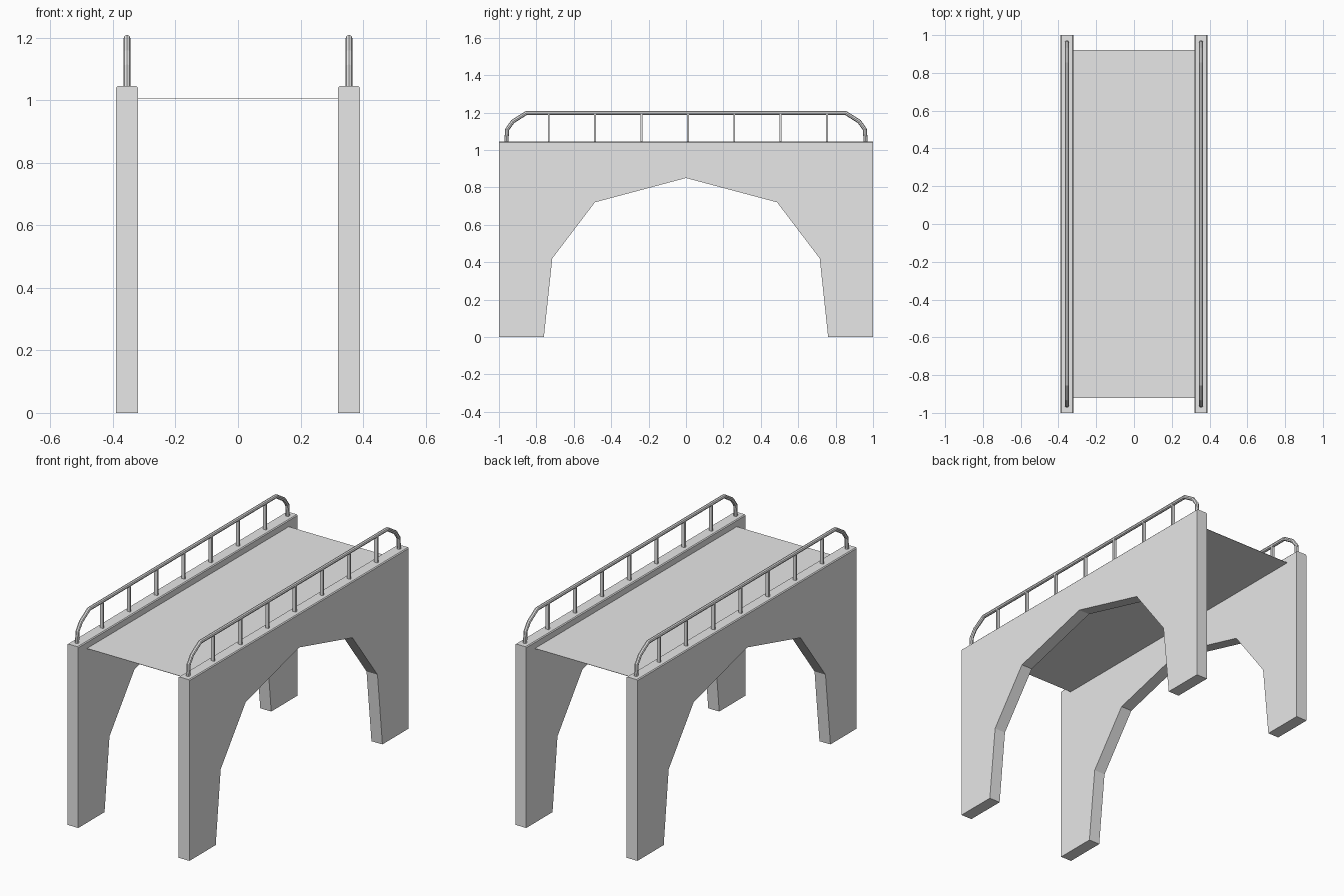
import bpy
import bmesh

default = bpy.data.objects.get("Cube")
if default:
    bpy.data.objects.remove(default, do_unlink=True)

# Single concrete grey for the whole bridge
grey = bpy.data.materials.new("concrete_grey")
grey.use_nodes = True
grey.diffuse_color = (0.8, 0.8, 0.8, 1)
grey.node_tree.nodes["Principled BSDF"].inputs["Base Color"].default_value = (0.8, 0.8, 0.8, 1)

WALL_IN, WALL_OUT = 0.32, 0.39
WALL_TOP = 1.045
DECK_Z = 1.005
RAIL_X = 0.355
RAIL_R = 0.011
RAIL_Z = 1.198


def mirrored(half, centre=()):
    """Path of (y, z) points mirrored across y = 0."""
    return half + list(centre) + [(-y, z) for y, z in reversed(half)]


def add_mesh(name, bm):
    bmesh.ops.recalc_face_normals(bm, faces=bm.faces)
    mesh = bpy.data.meshes.new(name)
    bm.to_mesh(mesh)
    bm.free()
    mesh.materials.append(grey)
    obj = bpy.data.objects.new(name, mesh)
    bpy.context.collection.objects.link(obj)
    return obj


def add_box(name, centre, size):
    bm = bmesh.new()
    bmesh.ops.create_cube(bm, size=1)
    bmesh.ops.scale(bm, vec=size, verts=bm.verts)
    bmesh.ops.translate(bm, vec=centre, verts=bm.verts)
    return add_mesh(name, bm)


def add_wall(name, side):
    """Side wall with a faceted arch, its long top edges slightly chamfered."""
    half = [(-1, WALL_TOP), (-1, 0), (-0.76, 0), (-0.715, 0.42), (-0.487, 0.72)]
    profile = mirrored(half, [(0, 0.85)])
    bm = bmesh.new()
    face = bm.faces.new([bm.verts.new((side * WALL_IN, y, z)) for y, z in profile])
    grown = bmesh.ops.extrude_face_region(bm, geom=[face], use_keep_orig=True)["geom"]
    verts = [g for g in grown if isinstance(g, bmesh.types.BMVert)]
    bmesh.ops.translate(bm, vec=(side * (WALL_OUT - WALL_IN), 0, 0), verts=verts)
    top = [e for e in bm.edges
           if all(v.co.z > WALL_TOP - 0.001 for v in e.verts) and e.calc_length() > 1]
    bmesh.ops.bevel(bm, geom=top, offset=0.005, segments=1, affect='EDGES')
    return add_mesh(name, bm)


def add_handrail(name, side):
    """Tube that rises from the wall, bends over and runs along its length."""
    path = mirrored([(-0.961, WALL_TOP - 0.005), (-0.956, 1.11),
                     (-0.926, 1.152), (-0.853, RAIL_Z)])
    curve = bpy.data.curves.new(name, 'CURVE')
    curve.dimensions = '3D'
    curve.bevel_depth = RAIL_R
    curve.bevel_resolution = 2
    curve.use_fill_caps = True
    spline = curve.splines.new('POLY')
    spline.points.add(len(path) - 1)
    spline.use_smooth = False
    for point, (y, z) in zip(spline.points, path):
        point.co = (side * RAIL_X, y, z, 1)
    curve.materials.append(grey)
    obj = bpy.data.objects.new(name, curve)
    bpy.context.collection.objects.link(obj)
    bpy.ops.object.select_all(action='DESELECT')
    obj.select_set(True)
    bpy.context.view_layer.objects.active = obj
    bpy.ops.object.convert(target='MESH')


# Walls, handrails and rail posts on both sides
for label, side in (("left", 1), ("right", -1)):
    add_wall(label + "_arch_wall", side)
    add_handrail(label + "_handrail", side)
    for i in range(7):
        y = 0.01 + (i - 3) * 0.248
        add_box(f"{label}_rail_post_{i + 1}",
                (side * RAIL_X, y, (WALL_TOP + RAIL_Z) / 2),
                (0.02, 0.01, RAIL_Z - WALL_TOP))

# Thin road deck between the walls
add_box("deck", (0, 0, DECK_Z), (2 * WALL_IN, 1.84, 0.002))
